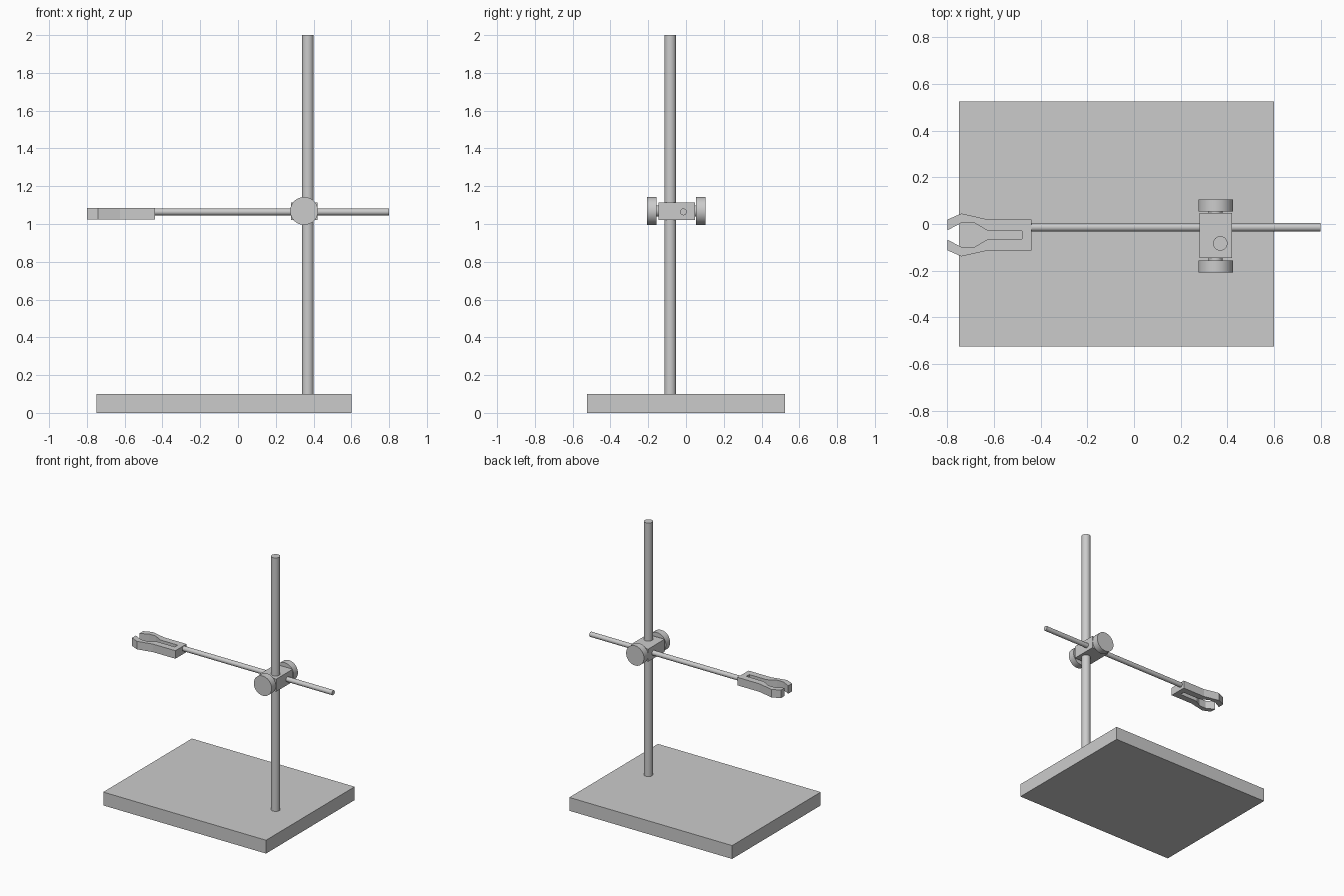
import bpy, bmesh
from math import pi

if "Cube" in bpy.data.objects:
    bpy.data.objects.remove(bpy.data.objects["Cube"])


def box(name, lo, hi):
    bpy.ops.mesh.primitive_cube_add(size=1, location=[(a + b) / 2 for a, b in zip(lo, hi)])
    ob = bpy.context.object
    ob.name = name
    ob.scale = [b - a for a, b in zip(lo, hi)]
    bpy.ops.object.transform_apply(location=False, rotation=False, scale=True)
    return ob


def rod(name, axis, r, start, end, centre, sides=32):
    """Cylinder along an axis; centre holds the other two coordinates in xyz order."""
    loc = list(centre)
    loc.insert("xyz".index(axis), (start + end) / 2)
    rot = {"x": (0, pi / 2, 0), "y": (pi / 2, 0, 0), "z": (0, 0, 0)}[axis]
    bpy.ops.mesh.primitive_cylinder_add(vertices=sides, radius=r, depth=end - start,
                                        location=loc, rotation=rot)
    ob = bpy.context.object
    ob.name = name
    bpy.ops.object.shade_smooth_by_angle()
    return ob


def extrude_profile(name, pts, z0, z1):
    bm = bmesh.new()
    face = bm.faces.new([bm.verts.new((x, y, z0)) for x, y in pts])
    ext = bmesh.ops.extrude_face_region(bm, geom=[face])
    new_verts = [g for g in ext["geom"] if isinstance(g, bmesh.types.BMVert)]
    bmesh.ops.translate(bm, vec=(0, 0, z1 - z0), verts=new_verts)
    bmesh.ops.recalc_face_normals(bm, faces=bm.faces)
    me = bpy.data.meshes.new(name)
    bm.to_mesh(me)
    bm.free()
    ob = bpy.data.objects.new(name, me)
    bpy.context.collection.objects.link(ob)
    return ob


# Base plate and upright
box("base_plate", (-0.75, -0.525, 0), (0.60, 0.525, 0.10))
rod("upright_rod", "z", 0.031, 0.09, 2.0, (0.37, -0.083))

# Boss block with a thumb knob on each side
KX, KZ = 0.35, 1.069
box("boss_block", (0.28, -0.146, 1.021), (0.42, 0.048, 1.115))
rod("front_knob", "y", 0.074, -0.207, -0.156, (KX, KZ))
rod("back_knob", "y", 0.074, 0.054, 0.104, (KX, KZ))
rod("front_knob_stem", "y", 0.03, -0.158, -0.140, (KX, KZ), 24)
rod("back_knob_stem", "y", 0.03, 0.040, 0.056, (KX, KZ), 24)

# Horizontal arm
rod("clamp_arm", "x", 0.018, -0.45, 0.80, (-0.014, 1.064), 24)

# Two-pronged clamp: half outline mirrored about its centre line
CY = -0.047
half = [(-0.44, 0.066), (-0.625, 0.066), (-0.74, 0.092), (-0.80, 0.066),
        (-0.80, 0.020), (-0.74, 0.052), (-0.685, 0.052), (-0.625, 0.017), (-0.48, 0.017)]
outline = [(x, CY + d) for x, d in half] + [(x, CY - d) for x, d in reversed(half)]
extrude_profile("clamp_jaws", outline, 1.025, 1.085)
